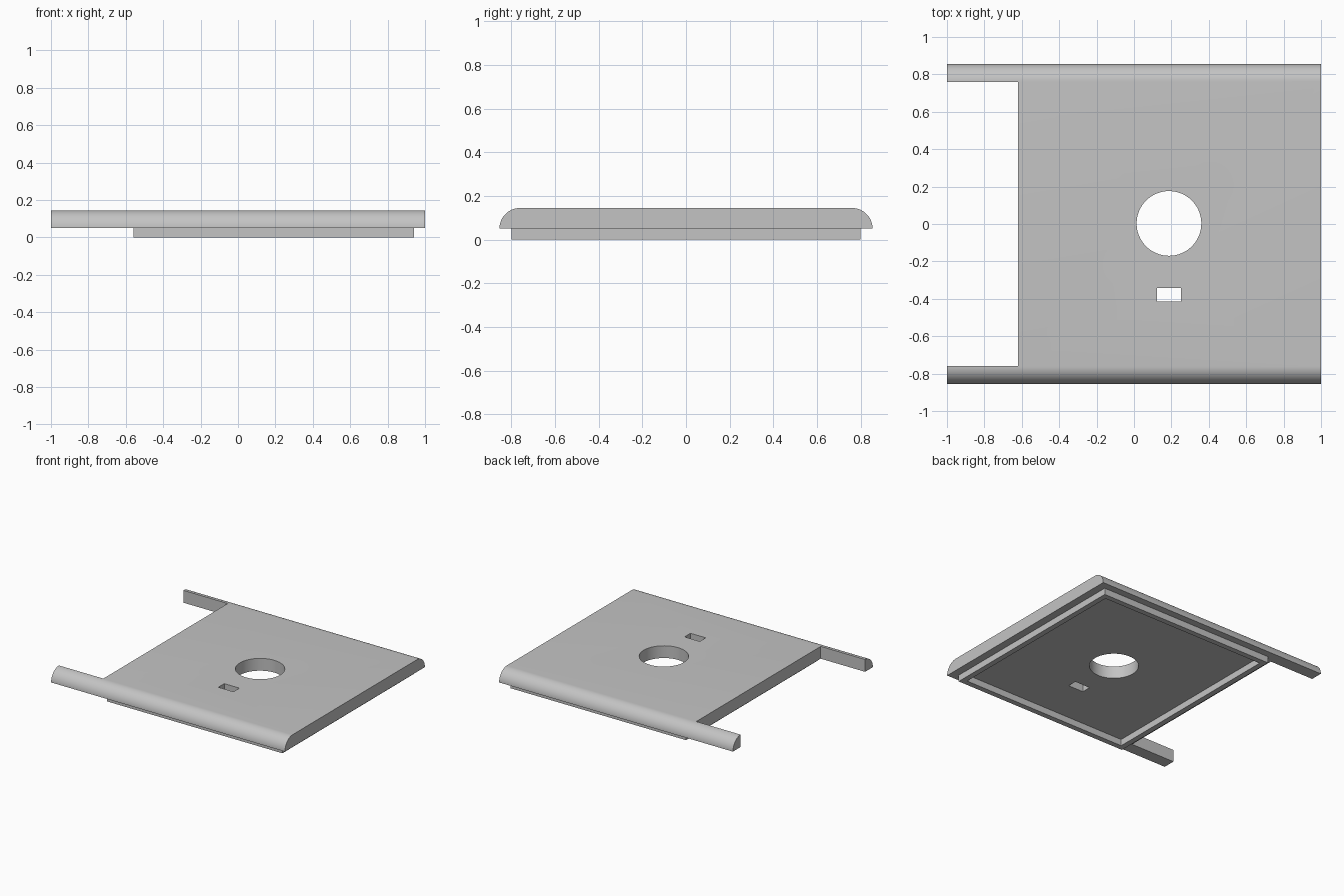
import bpy, bmesh, math

cube = bpy.data.objects.get("Cube")
if cube:
    bpy.data.objects.remove(cube, do_unlink=True)

grey = bpy.data.materials.new("plain grey")
grey.use_nodes = True
colour = (0.55, 0.55, 0.55, 1)
grey.diffuse_color = colour
grey.node_tree.nodes["Principled BSDF"].inputs["Base Color"].default_value = colour


def prism(name, outline, depth):
    """Sweep a closed outline of 3D points along a depth vector."""
    bm = bmesh.new()
    face = bm.faces.new([bm.verts.new(p) for p in outline])
    swept = bmesh.ops.extrude_face_region(bm, geom=[face])
    verts = [g for g in swept["geom"] if isinstance(g, bmesh.types.BMVert)]
    bmesh.ops.translate(bm, verts=verts, vec=depth)
    bmesh.ops.recalc_face_normals(bm, faces=bm.faces)
    mesh = bpy.data.meshes.new(name)
    bm.to_mesh(mesh)
    bm.free()
    mesh.materials.append(grey)
    obj = bpy.data.objects.new(name, mesh)
    bpy.context.collection.objects.link(obj)
    return obj


def box(name, x0, x1, y0, y1, z0, z1):
    outline = [(x0, y0, z0), (x1, y0, z0), (x1, y1, z0), (x0, y1, z0)]
    return prism(name, outline, (0, 0, z1 - z0))


def cut(target, cutter):
    cutter.hide_render = True
    mod = target.modifiers.new("cut", "BOOLEAN")
    mod.operation = "DIFFERENCE"
    mod.solver = "EXACT"
    mod.object = cutter
    select(target)
    bpy.ops.object.modifier_apply(modifier=mod.name)
    bpy.data.objects.remove(cutter, do_unlink=True)


def select(obj):
    bpy.ops.object.select_all(action="DESELECT")
    obj.select_set(True)
    bpy.context.view_layer.objects.active = obj


# Cover plate: cross-section with quarter-round long edges, swept along x
half_width, base, top, steps = 0.855, 0.05, 0.145, 16
radius = top - base
flat = half_width - radius
arc = [(flat + radius * math.cos(a), base + radius * math.sin(a))
       for a in (math.pi / 2 * i / steps for i in range(steps + 1))]
section = arc + [(-y, z) for y, z in reversed(arc)]
plate = prism("cover_plate", [(-1, y, z) for y, z in section], (2, 0, 0))

# Open end between the two arms
cut(plate, box("notch_cutter", -1.2, -0.62, -flat, flat, -0.1, 0.3))

# Round opening
sides = 64
ring = [(0.187 + 0.173 * math.cos(t), 0.003 + 0.173 * math.sin(t), -0.1)
        for t in (math.tau * i / sides for i in range(sides))]
cut(plate, prism("hole_cutter", ring, (0, 0, 0.4)))

# Small rectangular slot
cut(plate, box("slot_cutter", 0.122, 0.252, -0.415, -0.342, -0.1, 0.3))

# Locating rim under the plate, sunk slightly into it
wall = 0.042
x0, x1, y1 = -0.56, 0.94, 0.8
rim = box("underside_rim", x0, x1, -y1, y1, 0, base + 0.005)
cut(rim, box("rim_cutter", x0 + wall, x1 - wall, wall - y1, y1 - wall, -0.1, 0.3))

for part in (plate, rim):
    select(part)
    bpy.ops.object.shade_smooth_by_angle(angle=math.radians(30))
